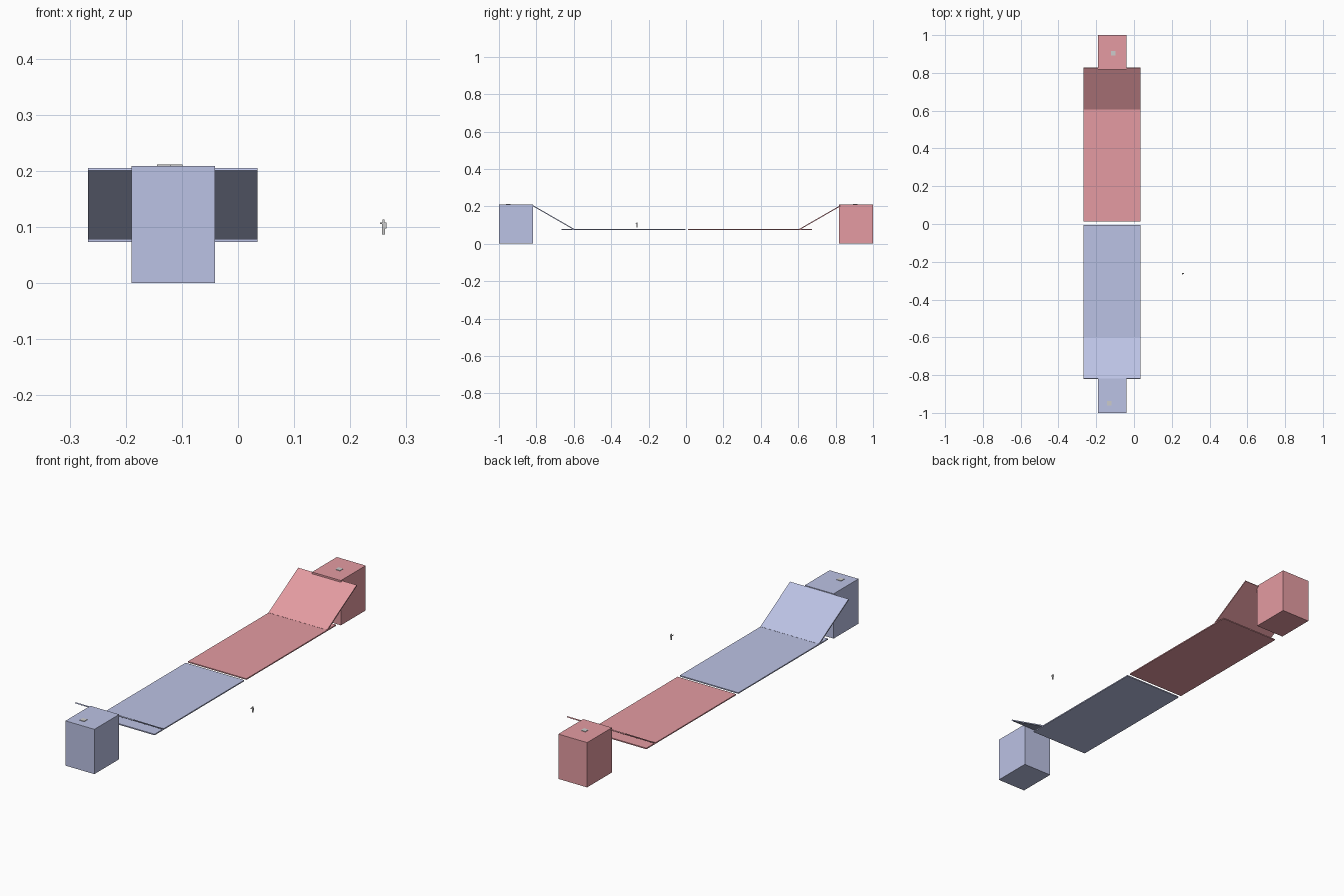
import bpy, bmesh, math
from mathutils import Vector

if "Cube" in bpy.data.objects:
    bpy.data.objects.remove(bpy.data.objects["Cube"])


def material(name, color):
    m = bpy.data.materials.new(name)
    m.diffuse_color = (*color, 1)
    m.use_nodes = True
    m.node_tree.nodes["Principled BSDF"].inputs["Base Color"].default_value = m.diffuse_color
    return m


def finish(bm, name, mat=None):
    bmesh.ops.recalc_face_normals(bm, faces=bm.faces)
    mesh = bpy.data.meshes.new(name)
    bm.to_mesh(mesh)
    bm.free()
    ob = bpy.data.objects.new(name, mesh)
    bpy.context.collection.objects.link(ob)
    if mat:
        mesh.materials.append(mat)
    return ob


def box(name, lo, hi, mat=None):
    lo, hi = Vector(lo), Vector(hi)
    bm = bmesh.new()
    bmesh.ops.create_cube(bm, size=1)
    for v in bm.verts:
        v.co = Vector((v.co[i] * (hi[i] - lo[i]) + (hi[i] + lo[i]) / 2 for i in range(3)))
    return finish(bm, name, mat)


def ramp(name, x0, x1, low, high, thick, mat):
    # tilted slab whose top edge runs from low to high in the yz plane
    a, b = Vector((0, *low)), Vector((0, *high))
    d = (b - a).normalized()
    n = Vector((0, -d.z, d.y))
    if n.z < 0:
        n = -n
    bm = bmesh.new()
    vs = [bm.verts.new(p + Vector((x0, 0, 0))) for p in (a, b, b - n * thick, a - n * thick)]
    f = bm.faces.new(vs)
    ext = bmesh.ops.extrude_face_region(bm, geom=[f])
    bmesh.ops.translate(bm, vec=(x1 - x0, 0, 0),
                        verts=[g for g in ext["geom"] if isinstance(g, bmesh.types.BMVert)])
    return finish(bm, name, mat)


BLUE = material("blue", (0.5, 0.54, 0.78))
RED = material("red", (0.78, 0.33, 0.36))
XL, XR = -0.267, 0.035
MID = 0.004  # the decks mirror about this y

# Two halves of the arena: tower, flat deck and ramp up to the tower
for team, mat, s in (("blue", BLUE, -1), ("red", RED, 1)):
    def ys(a, b, off=MID):
        return sorted((off + s * a, off + s * b))
    y0, y1 = ys(0.817, 1.0, 0)
    box(team + "_tower", (-0.190, y0, 0), (-0.041, y1, 0.209), mat)
    y0, y1 = ys(0.008, 0.669)
    box(team + "_deck", (XL, y0, 0.0735), (XR, y1, 0.0788), mat)
    ramp(team + "_ramp", XL, XR, (MID + s * 0.602, 0.0795),
         (MID + s * 0.821, 0.2055), 0.0053, mat)

# Start plates on the towers
for name, x, y in (("blue_start_plate", -0.132, -0.95), ("red_start_plate", -0.111, 0.905)):
    box(name, (x - 0.012, y - 0.012, 0.208), (x + 0.012, y + 0.012, 0.2112))

# Tiny blocky figure floating beside the deck, one arm held forward
FX, FY, FZ = 0.2592, -0.262, 0.0865
U = 0.0029


def limb(name, cx, cy, z0, w, d, h):
    box("figure_" + name, (FX + (cx - w / 2) * U, FY + (cy - d / 2) * U, FZ + z0 * U),
        (FX + (cx + w / 2) * U, FY + (cy + d / 2) * U, FZ + (z0 + h) * U))


for side, c in (("left", -1), ("right", 1)):
    limb(side + "_leg", c * 0.52, 0, 0, 0.96, 1, 3.7)
limb("torso", 0, 0, 3.7, 2, 1, 3.7)
limb("right_arm", 1.5, 0, 3.7, 0.96, 1, 3.7)
limb("forward_arm", -1.5, -1.3, 6.4, 0.96, 3.6, 1)
limb("head", 0, 0, 7.4, 1.2, 1.2, 1.9)
